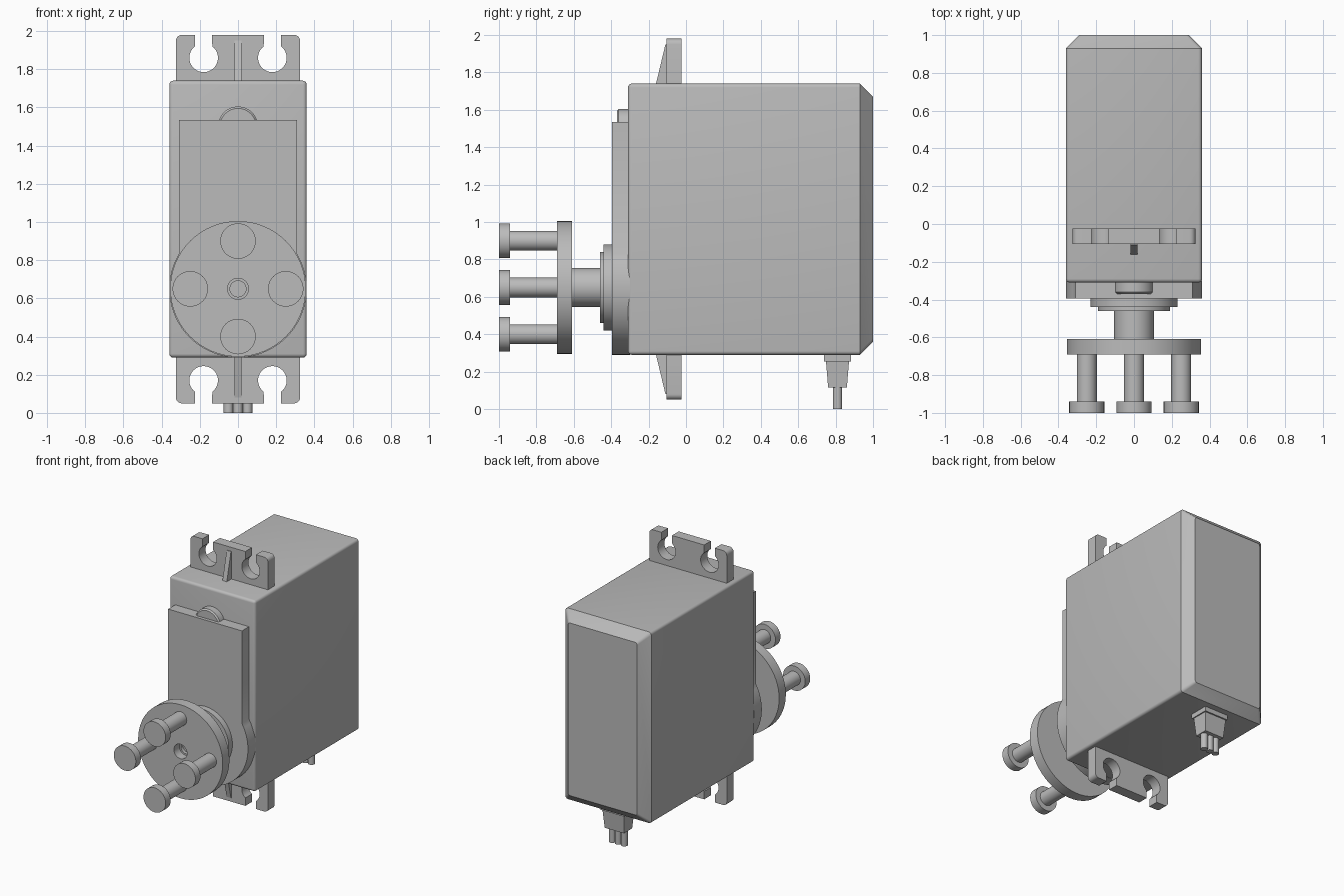
import bpy, bmesh, math
from mathutils import Matrix

cube = bpy.data.objects.get("Cube")
if cube:
    bpy.data.objects.remove(cube)

grey = bpy.data.materials.new("plain grey")
grey.use_nodes = True
grey.diffuse_color = (0.5, 0.5, 0.5, 1)
grey.node_tree.nodes["Principled BSDF"].inputs["Base Color"].default_value = (0.5, 0.5, 0.5, 1)

AXIS_Z = 0.65    # height of the output axis
MID_Z = 1.015    # height of the case centre


def finish(name, bm, smooth=False):
    bmesh.ops.recalc_face_normals(bm, faces=bm.faces[:])
    mesh = bpy.data.meshes.new(name)
    bm.to_mesh(mesh)
    bm.free()
    mesh.materials.append(grey)
    ob = bpy.data.objects.new(name, mesh)
    bpy.context.collection.objects.link(ob)
    if smooth:
        bpy.ops.object.select_all(action='DESELECT')
        ob.select_set(True)
        bpy.context.view_layer.objects.active = ob
        bpy.ops.object.shade_smooth_by_angle(angle=math.radians(32))
    return ob


def arc(cx, cz, r, a0, a1, n):
    angles = [math.radians(a0 + (a1 - a0) * i / n) for i in range(n + 1)]
    return [(cx + r * math.cos(a), cz + r * math.sin(a)) for a in angles]


def prism(name, outline, y0, y1):
    """Extrude an x-z outline along y."""
    bm = bmesh.new()
    face = bm.faces.new([bm.verts.new((x, y0, z)) for x, z in outline])
    new = bmesh.ops.extrude_face_region(bm, geom=[face])["geom"]
    verts = [g for g in new if isinstance(g, bmesh.types.BMVert)]
    bmesh.ops.translate(bm, verts=verts, vec=(0, y1 - y0, 0))
    return finish(name, bm, True)


def lathe(name, profile, x, z, n=64):
    """Spin an (r, y) profile about a line along y."""
    bm = bmesh.new()
    verts = [bm.verts.new((r, y, 0)) for r, y in profile]
    edges = [bm.edges.new(p) for p in zip(verts, verts[1:])]
    bmesh.ops.spin(bm, geom=verts + edges, cent=(0, 0, 0), axis=(0, 1, 0),
                   angle=math.tau, steps=n, use_duplicate=False)
    bmesh.ops.remove_doubles(bm, verts=bm.verts[:], dist=1e-5)
    bmesh.ops.translate(bm, verts=bm.verts[:], vec=(x, 0, z))
    return finish(name, bm, True)


def frustum(name, z0, z1, y, low, high):
    """Box whose bottom and top half sizes differ."""
    bm = bmesh.new()
    bmesh.ops.create_cube(bm, size=2)
    for v in bm.verts:
        sx, sy = high if v.co.z > 0 else low
        v.co = (v.co.x * sx, y + v.co.y * sy, z1 if v.co.z > 0 else z0)
    return finish(name, bm)


# Case: rounded at the front, chamfered at the back
bm = bmesh.new()
bmesh.ops.create_cube(bm, size=2)
for v in bm.verts:
    v.co = (v.co.x * 0.36, 0.93 if v.co.y > 0 else -0.31, MID_Z + v.co.z * 0.725)
rounded = [e for e in bm.edges if any(v.co.y < 0 for v in e.verts)]
bmesh.ops.bevel(bm, geom=rounded, offset=0.02, segments=4, profile=0.5, affect='EDGES')
back = max(bm.faces, key=lambda f: f.calc_center_median().y)
bmesh.ops.inset_region(bm, faces=[back], thickness=0)
back = max((f for f in bm.faces if f.normal.y > 0.9), key=lambda f: f.calc_area())
for v in back.verts:
    v.co = (v.co.x * 0.29 / 0.36, 1.0, MID_Z + (v.co.z - MID_Z) * 0.655 / 0.725)
bmesh.ops.remove_doubles(bm, verts=bm.verts[:], dist=1e-5)
finish("case", bm, True)

# Gear cover: straight above, round below
meet = math.degrees(math.acos(0.31 / 0.36))
prism("gear_cover", [(0.31, 1.535), (-0.31, 1.535)]
      + arc(0, AXIS_Z, 0.36, 180 - meet, 360 + meet, 48), -0.395, -0.30)
lathe("cover_bump", [(0, -0.37), (0.095, -0.37), (0.105, -0.36), (0.105, -0.30), (0, -0.30)], 0, 1.50)

# Output boss, shaft and horn disc with a centre hole
lathe("output_boss", [(0, -0.46), (0.19, -0.46), (0.19, -0.44), (0.23, -0.44),
                      (0.23, -0.38), (0, -0.38)], 0, AXIS_Z)
lathe("output_shaft", [(0, -0.60), (0.042, -0.60), (0.042, -0.625), (0.105, -0.625),
                       (0.105, -0.45), (0, -0.45)], 0, AXIS_Z)
lathe("horn_disc", [(0.055, -0.69), (0.355, -0.69), (0.355, -0.61), (0.055, -0.61),
                    (0.055, -0.69)], 0, AXIS_Z)

# Four headed pins around the disc
for i, side in enumerate(("left", "top", "right", "bottom")):
    a = i * math.pi / 2
    lathe("pin_" + side, [(0, -1.0), (0.093, -1.0), (0.093, -0.94), (0.053, -0.94),
                          (0.053, -0.68), (0, -0.68)],
          0.25 * math.cos(a), AXIS_Z + 0.25 * math.sin(a), 32)

# Mounting tabs with open screw holes, and their ribs
half = [(0.325, 1.70)] + arc(0.295, 1.95, 0.03, 0, 90, 5) + [(0.225, 1.98)]
half += arc(0.18, 1.86, 0.075, 53, -233, 28) + [(0.135, 1.98)]
tab = half + [(-x, z) for x, z in reversed(half)]
for name, sign in (("upper", 1), ("lower", -1)):
    prism(name + "_tab", [(x, MID_Z + sign * (z - MID_Z)) for x, z in tab], -0.105, -0.025)
    bm = bmesh.new()
    side = [(-0.165, 1.72), (-0.11, 1.95), (-0.09, 1.95), (-0.09, 1.72)]
    rings = [[bm.verts.new((x, y, MID_Z + sign * (z - MID_Z))) for y, z in side]
             for x in (-0.018, 0.018)]
    bm.faces.new(rings[0])
    bm.faces.new(rings[1])
    for i in range(4):
        j = (i + 1) % 4
        bm.faces.new((rings[0][i], rings[0][j], rings[1][j], rings[1][i]))
    finish(name + "_rib", bm)

# Cable sleeve and three wires below the case
frustum("sleeve_collar", 0.255, 0.30, 0.81, (0.1, 0.073), (0.1, 0.073))
frustum("cable_sleeve", 0.115, 0.26, 0.81, (0.08, 0.05), (0.092, 0.062))
for name, x in (("right", -0.05), ("middle", 0), ("left", 0.05)):
    bm = bmesh.new()
    bmesh.ops.create_cone(bm, cap_ends=True, segments=24, radius1=0.025, radius2=0.025,
                          depth=0.13, matrix=Matrix.Translation((x, 0.81, 0.065)))
    finish(name + "_wire", bm, True)
